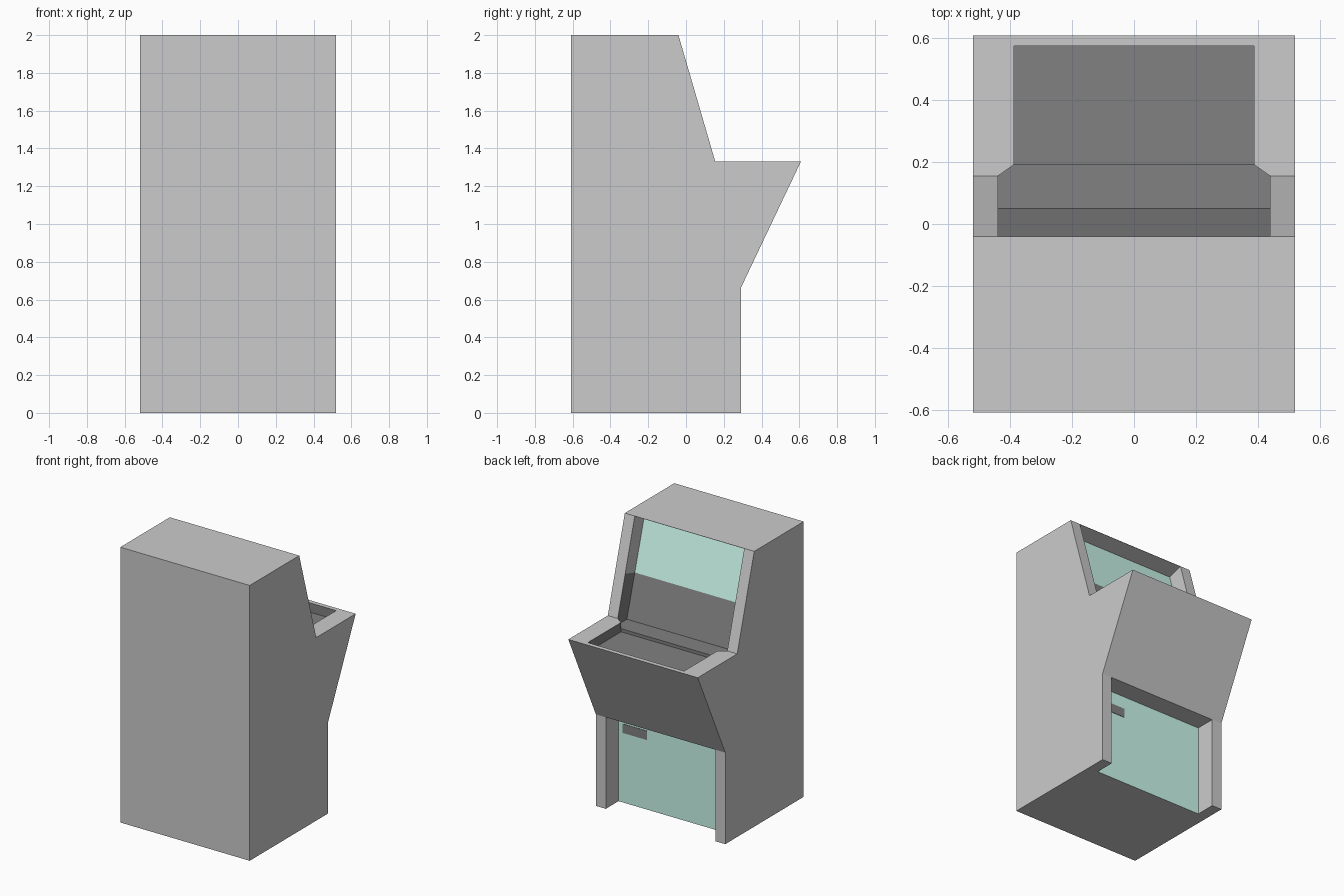
import bpy, bmesh
from mathutils import Vector

if "Cube" in bpy.data.objects:
    bpy.data.objects.remove(bpy.data.objects["Cube"])


def material(name, rgb):
    m = bpy.data.materials.new(name)
    m.diffuse_color = (*rgb, 1)
    m.use_nodes = True
    m.node_tree.nodes["Principled BSDF"].inputs["Base Color"].default_value = m.diffuse_color
    return m


MATS = [material("cabinet_grey", (0.8, 0.8, 0.8)),
        material("panel_teal", (0.6, 0.95, 0.84)),
        material("recess_dark", (0.22, 0.22, 0.22))]
GREY, TEAL, DARK = range(3)


def extrude(name, points, vec, mat=GREY, paint=None):
    """Closed prism: a flat outline pushed along vec; paint can recolour faces."""
    bm = bmesh.new()
    face = bm.faces.new([bm.verts.new(p) for p in points])
    geom = bmesh.ops.extrude_face_region(bm, geom=[face], use_keep_orig=True)["geom"]
    bmesh.ops.translate(bm, vec=vec, verts=[g for g in geom if isinstance(g, bmesh.types.BMVert)])
    bmesh.ops.recalc_face_normals(bm, faces=bm.faces)
    for f in bm.faces:
        f.material_index = mat
    if paint:
        paint(bm)
    me = bpy.data.meshes.new(name)
    bm.to_mesh(me)
    bm.free()
    for m in MATS:
        me.materials.append(m)
    ob = bpy.data.objects.new(name, me)
    bpy.context.collection.objects.link(ob)
    return ob


def side_prism(name, profile, half, **kw):
    return extrude(name, [(-half, y, z) for y, z in profile], (2 * half, 0, 0), **kw)


def box(name, x0, x1, y0, y1, z0, z1, **kw):
    return extrude(name, [(x0, y0, z0), (x1, y0, z0), (x1, y1, z0), (x0, y1, z0)],
                   (0, 0, z1 - z0), **kw)


def cut(target, cutter):
    cutter.hide_render = True
    mod = target.modifiers.new("cut", "BOOLEAN")
    mod.operation, mod.solver, mod.object = "DIFFERENCE", "EXACT", cutter
    bpy.context.view_layer.objects.active = target
    bpy.ops.object.modifier_apply(modifier=mod.name)
    bpy.data.objects.remove(cutter, do_unlink=True)


INNER, DESK, LEDGE, DOOR_Y = 0.44, 1.33, 1.285, 0.146

# Cabinet silhouette
cabinet = side_prism("cabinet", [(-0.608, 0), (0.292, 0), (0.292, 0.665), (0.608, DESK),
                                 (0.155, DESK), (-0.04, 2), (-0.608, 2)], 0.52)


# Screen recess: grey sides and teal panel above, dark below the dividing plane
def paint_screen(bm):
    co, no = Vector((0, -0.039, 1.59)), Vector((0, 0.203, -0.681)).normalized()
    bmesh.ops.bisect_plane(bm, geom=bm.verts[:] + bm.edges[:] + bm.faces[:],
                           plane_co=co, plane_no=no)
    bm.normal_update()
    for f in bm.faces:
        if (f.calc_center_median() - co).dot(no) > 0:
            f.material_index = DARK
        elif f.normal.y < -0.9:
            f.material_index = TEAL


cut(cabinet, side_prism("screen_cutter", [(-0.153, 1.966), (0.05, LEDGE),
                                          (0.155, LEDGE), (0.155, 2.053)],
                        INNER, paint=paint_screen))

# Tapered ledge and sunken control deck
cut(cabinet, extrude("ledge_cutter", [(-INNER, 0.155, LEDGE), (INNER, 0.155, LEDGE),
                                      (0.387, 0.192, LEDGE), (-0.387, 0.192, LEDGE)],
                     (0, 0, 0.2), mat=DARK))
cut(cabinet, box("deck_cutter", -0.387, 0.387, 0.192, 0.575, 1.262, 1.5, mat=DARK))


# Door recess between the front legs
def paint_door(bm):
    for f in bm.faces:
        if f.normal.y < -0.9:
            f.material_index = TEAL


cut(cabinet, box("door_cutter", -INNER, INNER, DOOR_Y, 0.5, -0.2, 0.665, paint=paint_door))

# Merge flat seams left by the cuts
bm = bmesh.new()
bm.from_mesh(cabinet.data)
bmesh.ops.remove_doubles(bm, verts=bm.verts, dist=0.0002)
bmesh.ops.dissolve_limit(bm, angle_limit=0.005, verts=bm.verts, edges=bm.edges,
                         delimit={"MATERIAL"})
bm.to_mesh(cabinet.data)
bm.free()

# Coin slot plate on the door
box("coin_slot", 0.21, 0.405, DOOR_Y - 0.004, DOOR_Y + 0.003, 0.506, 0.572, mat=DARK)
